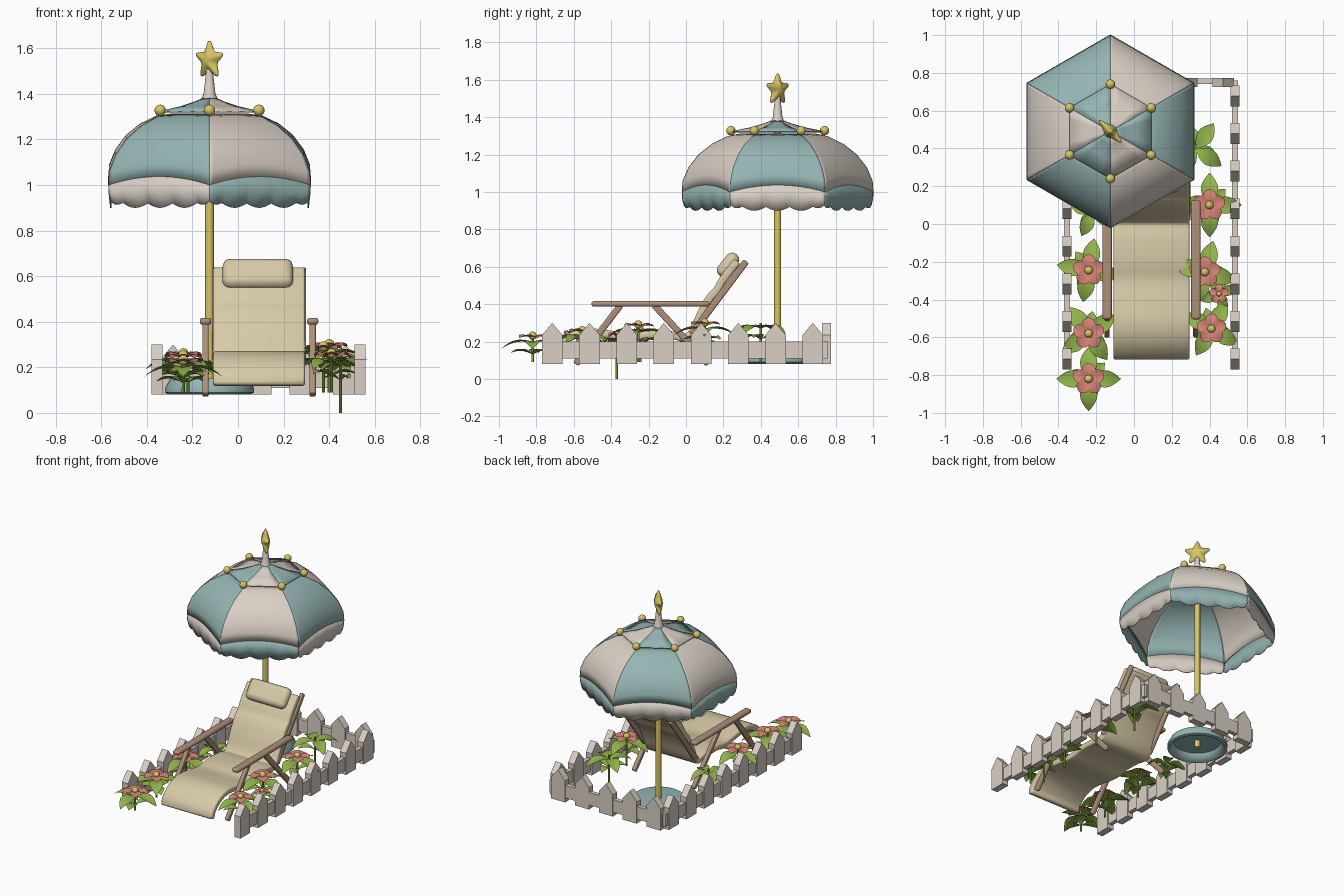
import bpy, bmesh, math
from mathutils import Vector, Matrix

if "Cube" in bpy.data.objects:
    bpy.data.objects.remove(bpy.data.objects["Cube"], do_unlink=True)


def material(name, *rgb):
    m = bpy.data.materials.new(name)
    m.use_nodes = True
    m.diffuse_color = (*rgb, 1)
    bsdf = next(n for n in m.node_tree.nodes if n.type == 'BSDF_PRINCIPLED')
    bsdf.inputs["Base Color"].default_value = (*rgb, 1)
    return m


CREAM = material("warm_white", .70, .63, .56)
TEAL = material("soft_teal", .30, .46, .45)
GOLD = material("gold", .68, .56, .13)
CLOTH = material("sand_cushion", .68, .59, .39)
WOOD = material("light_wood", .42, .28, .19)
LEAF = material("leaf_green", .29, .46, .07)
PINK = material("petal_pink", .68, .23, .18)


def finish(ob, mats, angle=35):
    for m in mats:
        ob.data.materials.append(m)
    bpy.ops.object.select_all(action='DESELECT')
    ob.select_set(True)
    bpy.context.view_layer.objects.active = ob
    if angle:
        bpy.ops.object.shade_smooth_by_angle(angle=math.radians(angle))
    return ob


def build(name, verts, faces, mats, index=None, solid=0, bevel=0, angle=35):
    me = bpy.data.meshes.new(name)
    me.from_pydata([tuple(v) for v in verts], [], faces)
    for i, p in enumerate(me.polygons):
        p.material_index = index[i] if index else 0
    ob = bpy.data.objects.new(name, me)
    bpy.context.collection.objects.link(ob)
    if solid:
        mod = ob.modifiers.new("thickness", 'SOLIDIFY')
        mod.thickness, mod.offset = solid, 0
    if bevel:
        mod = ob.modifiers.new("rounding", 'BEVEL')
        mod.width, mod.segments = bevel, 3
    return finish(ob, mats, angle)


def grid(rows, start=0):
    n = len(rows[0])
    return [(start + i * n + j, start + i * n + j + 1,
             start + (i + 1) * n + j + 1, start + (i + 1) * n + j)
            for i in range(len(rows) - 1) for j in range(n - 1)]


def box(name, size, loc, mat, rot=None, bevel=.008):
    bm = bmesh.new()
    bmesh.ops.create_cube(bm, size=1)
    bmesh.ops.scale(bm, vec=size, verts=bm.verts)
    if rot:
        bmesh.ops.rotate(bm, cent=(0, 0, 0), matrix=rot, verts=bm.verts)
    bmesh.ops.translate(bm, vec=loc, verts=bm.verts)
    verts = [v.co.copy() for v in bm.verts]
    faces = [[v.index for v in f.verts] for f in bm.faces]
    bm.free()
    return build(name, verts, faces, [mat], bevel=bevel)


def beam(name, p, q, w, d, mat):
    p, q = Vector(p), Vector(q)
    tilt = math.atan2(q.y - p.y, q.z - p.z)
    rot = Matrix.Rotation(-tilt, 3, 'X')
    box(name, (w, d, (q - p).length), (p + q) / 2, mat, rot)


def lathe(name, profile, x, y, mat, n=32):
    ring = [(math.cos(2 * math.pi * k / n), math.sin(2 * math.pi * k / n)) for k in range(n + 1)]
    rows = [[(x + r * c, y + r * s, z) for c, s in ring] for r, z in profile]
    ob = build(name, sum(rows, []), grid(rows), [mat])
    bm = bmesh.new()
    bm.from_mesh(ob.data)
    bmesh.ops.remove_doubles(bm, verts=bm.verts, dist=1e-5)
    bmesh.ops.recalc_face_normals(bm, faces=bm.faces)
    bm.to_mesh(ob.data)
    bm.free()


def ball(name, r, loc, mat):
    bpy.ops.mesh.primitive_uv_sphere_add(segments=16, ring_count=10, radius=r, location=loc)
    ob = bpy.context.object
    ob.name = name
    finish(ob, [mat], 80)


# Parasol: six alternating panels, hanging valance and vent cap
PX, PY = -.125, .49
CORNER = [(math.cos(math.radians(90 + 60 * k)), math.sin(math.radians(90 + 60 * k))) for k in range(7)]


def panels(name, profile, height, flip, steps=32):
    """height(row, u, z) gives z across each panel, u from -1 to 1."""
    verts, faces, index = [], [], []
    for k in range(6):
        a, b = CORNER[k], CORNER[k + 1]
        rows = []
        for i, (r, z) in enumerate(profile):
            row = []
            for j in range(steps + 1):
                t = j / steps
                row.append((PX + r * (a[0] + (b[0] - a[0]) * t), PY + r * (a[1] + (b[1] - a[1]) * t),
                            height(i, 2 * t - 1, z)))
            rows.append(row)
        new = grid(rows, len(verts))
        verts += sum(rows, [])
        faces += new
        index += [(k + flip) % 2] * len(new)
    build(name, verts, faces, [TEAL, CREAM], index, solid=.006, angle=40)


DOME = [(.51, 1.0), (.505, 1.06), (.475, 1.13), (.42, 1.2), (.35, 1.255), (.27, 1.295), (.2, 1.31)]
panels("parasol_canopy", DOME, lambda i, u, z: z + .037 * (1 - u * u) * (1 - i / 6), 0)


def scallop(i, u, z):
    top = 1.0 + .037 * (1 - u * u)
    low = .9 + .02 * (1 - abs(math.cos(2 * math.pi * u))) + .03 * abs(u) ** 10
    return top + (low - top) * i / 2


panels("parasol_valance", [(.51, 0), (.508, 0), (.5, 0)], scallop, 1)
panels("parasol_cap", [(.25, 1.322), (.15, 1.342), (.07, 1.365), (.02, 1.385)], lambda i, u, z: z, 0, 4)
for c, s in CORNER[:6]:
    ball("cap_ball", .025, (PX + .25 * c, PY + .25 * s, 1.328), GOLD)
lathe("parasol_pole", [(0, .09), (.019, .09), (.019, 1.37), (0, 1.37)], PX, PY, GOLD, 20)
lathe("parasol_spike", [(.04, 1.37), (.026, 1.4), (.014, 1.51), (0, 1.52)], PX, PY, CREAM, 16)
lathe("parasol_base", [(.18, .08), (.195, .09), (.195, .11), (.172, .15), (.16, .152), (0, .152),
                       (0, .14), (.155, .14), (.18, .08)], PX, PY, TEAL)

# Star finial turned diagonally
pts = []
for k in range(10):
    a, r = math.pi / 2 + k * math.pi / 5, (.115, .052)[k % 2]
    d = r * math.cos(a) / math.sqrt(2)
    pts.append((PX + d, PY - d, 1.548 + r * math.sin(a)))
pts += [(PX + s * .026, PY + s * .026, 1.548) for s in (1, -1)]
tris = [(k, (k + 1) % 10, 10) for k in range(10)] + [((k + 1) % 10, k, 11) for k in range(10)]
build("star_finial", pts, tris, [GOLD], bevel=.01, angle=40)

# Lounger cushion: smooth side profile swept across the width
CX = .0925
path = [(-.70, .12), (-.685, .17), (-.62, .225), (-.53, .25), (-.42, .24), (-.3, .223), (-.2, .237),
        (-.08, .235), (0, .222), (.04, .26), (.08, .35), (.125, .43), (.165, .475), (.2, .535), (.275, .63)]
path = [Vector(p) for p in path]
ends = [path[0] * 2 - path[1]] + path + [path[-1] * 2 - path[-2]]
curve = []
for a, b, c, d in zip(ends, ends[1:], ends[2:], ends[3:]):
    for t in (0, .25, .5, .75):
        curve.append(b + (c - a) * t / 2 + (a * 2 - b * 5 + c * 4 - d) * t * t / 2
                     + (b * 3 - a - c * 3 + d) * t ** 3 / 2)
curve.append(path[-1])
rows = [[(CX - .202, p.x, p.y), (CX + .202, p.x, p.y)] for p in curve]
build("lounger_cushion", sum(rows, []), grid(rows), [CLOTH], solid=.042, bevel=.012, angle=45)
box("head_pillow", (.31, .075, .145), (.087, .225, .61), CLOTH, Matrix.Rotation(-.66, 3, 'X'), .034)

# Lounger frame
for side in (-1, 1):
    x = CX + side * .235
    box("armrest", (.05, .63, .03), (x, -.19, .402), WOOD, bevel=.012)
    beam("front_leg", (x, -.59, .08), (x, -.35, .395), .028, .035, WOOD)
    beam("rear_leg", (x, .12, .08), (x, -.17, .395), .028, .035, WOOD)
    xr = CX + side * .195
    beam("backrest_rail", (xr, .03, .24), (xr, .322, .63), .024, .036, WOOD)

# Picket fence on three sides, open at the front
PICKET = [(-.055, .08), (.055, .08), (.055, .235), (0, .3), (-.055, .235)]


def picket(x, y, along_y):
    h, verts = .024, []
    for s in (-h, h):
        verts += [(x + s, y + a, z) if along_y else (x + a, y - s, z) for a, z in PICKET]
    faces = [(4, 3, 2, 1, 0), (5, 6, 7, 8, 9)]
    faces += [(k, (k + 1) % 5, (k + 1) % 5 + 5, k + 5) for k in range(5)]
    build("fence_picket", verts, faces, [CREAM], angle=0)


for x in (-.355, .535):
    box("side_rail", (.03, 1.46, .09), (x, .03, .155), CREAM, bevel=0)
    for k in range(8):
        picket(x, -.715 + .199 * k, True)
box("back_rail", (.88, .03, .09), (.09, .755, .155), CREAM, bevel=0)
for k in range(5):
    picket(-.285 + .189 * k, .75, False)


# Flowering plants
def blade(verts, faces, x, y, z, ang, length, w, lift, drop, p, q):
    c, s = math.cos(ang), math.sin(ang)
    rows = []
    for i in range(9):
        t = i / 8
        half = w * max(math.sin(math.pi * t ** p), .02) ** q
        rows.append([(x + c * length * t - s * half * e, y + s * length * t + c * half * e,
                      z + lift * t - drop * t * t + .012 * abs(e) * half / w) for e in (-1, 0, 1)])
    faces += grid(rows, len(verts))
    verts += sum(rows, [])


def plant(x, y, z, turn, size=1, floor=.09, flower=True):
    verts, faces = [], []
    for k in range(4):
        a = math.radians(turn + 90 * k)
        blade(verts, faces, x, y, z - .03, a, .17 * size, .046 * size, .06, .09, 1, .9)
    for k in range(3):
        a = math.radians(turn + 45 + 120 * k)
        blade(verts, faces, x, y, z - .09, a, .12 * size, .036 * size, .07, .06, 1, .9)
    build("plant_leaves", verts, faces, [LEAF], angle=60)
    lathe("plant_stem", [(0, floor), (.007, floor), (.006, z), (0, z)], x, y, LEAF, 8)
    if flower:
        verts, faces = [], []
        for k in range(5):
            blade(verts, faces, x, y, z, math.radians(18 + 72 * k), .085 * size, .036 * size, .03, .03, 1.4, .6)
        build("flower_petals", verts, faces, [PINK], angle=60)
        ball("flower_center", .022 * size, (x, y, z + .012), GOLD)


plant(.40, .10, .29, 0)
plant(.375, -.255, .28, 75)
plant(.45, -.37, .23, 20, .62, 0)
plant(.41, -.555, .25, 60, .95)
plant(.33, .40, .30, 55, .95, flower=False)
plant(-.24, -.245, .25, 80)
plant(-.24, -.58, .24, 35)
plant(-.24, -.82, .22, 0)
plant(-.22, .06, .22, 65, .8, flower=False)
